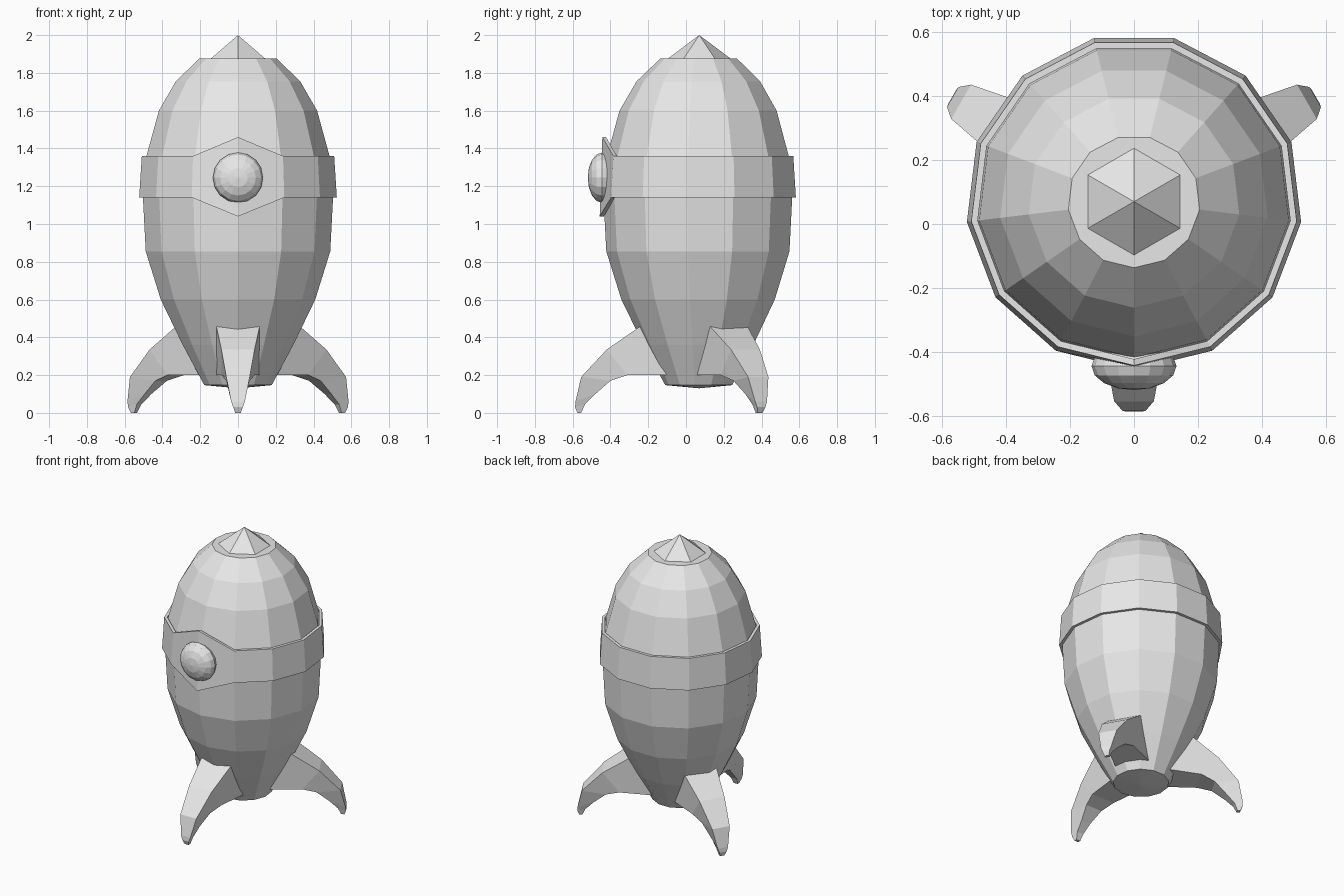
import bpy, bmesh, math
from mathutils import Matrix, Vector

cube = bpy.data.objects.get("Cube")
if cube:
    bpy.data.objects.remove(cube, do_unlink=True)

SIDES = 13
AXIS_Y = 0.07

grey = bpy.data.materials.new("plain_grey")
grey.use_nodes = True
grey.diffuse_color = (0.8, 0.8, 0.8, 1)
grey.node_tree.nodes["Principled BSDF"].inputs["Base Color"].default_value = (0.8, 0.8, 0.8, 1)


def finish(name, bm):
    """Turn a bmesh into a flat-shaded object standing on the rocket axis."""
    bmesh.ops.recalc_face_normals(bm, faces=bm.faces)
    mesh = bpy.data.meshes.new(name)
    bm.to_mesh(mesh)
    bm.free()
    mesh.materials.append(grey)
    obj = bpy.data.objects.new(name, mesh)
    obj.location.y = AXIS_Y
    bpy.context.collection.objects.link(obj)
    return obj


def ring(bm, radius, height, front_height=None):
    """A ring of vertices; the first one points to the front."""
    verts = []
    for i in range(SIDES):
        a = math.tau * i / SIDES
        z = front_height if i == 0 and front_height is not None else height
        verts.append(bm.verts.new((radius * math.sin(a), -radius * math.cos(a), z)))
    return verts


def bridge(bm, a, b):
    n = len(a)
    for i in range(n):
        j = (i + 1) % n
        bm.faces.new((a[i], a[j], b[j], b[i]))


# Hull: faceted egg with a flat top and a shallow pointed bottom
profile = [(0.18, 0.147), (0.295, 0.36), (0.412, 0.6), (0.492, 0.855), (0.507, 1.14),
           (0.488, 1.36), (0.422, 1.6), (0.332, 1.755), (0.207, 1.875)]
bm = bmesh.new()
rings = [ring(bm, r, z) for r, z in profile]
for low, high in zip(rings, rings[1:]):
    bridge(bm, low, high)
bm.faces.new(rings[-1])
base = bm.verts.new((0, 0, 0.13))
for i in range(SIDES):
    bm.faces.new((rings[0][i], rings[0][(i + 1) % SIDES], base))
finish("hull", bm)

# Band: raised belt that widens to a point at the front
bm = bmesh.new()
loops = [ring(bm, 0.527, 1.14, 1.04), ring(bm, 0.513, 1.36, 1.46),
         ring(bm, 0.493, 1.36, 1.46), ring(bm, 0.505, 1.14, 1.04)]
for i in range(4):
    bridge(bm, loops[i], loops[(i + 1) % 4])
finish("band", bm)

# Nose tip: six-sided pyramid
bm = bmesh.new()
bmesh.ops.create_cone(bm, cap_ends=True, segments=6, radius1=0.167, radius2=0, depth=0.125,
                      matrix=Matrix.Translation((0, 0, 1.9375)))
if max(v.co.x for v in bm.verts) > 0.15:
    bmesh.ops.rotate(bm, verts=bm.verts, matrix=Matrix.Rotation(math.pi / 6, 3, "Z"))
finish("nose_tip", bm)

# Porthole: flattened ball on the front of the band
bm = bmesh.new()
bmesh.ops.create_uvsphere(bm, u_segments=16, v_segments=8, radius=1)
bmesh.ops.scale(bm, vec=(0.133, 0.133, 0.075), verts=bm.verts)
bmesh.ops.rotate(bm, verts=bm.verts, matrix=Matrix.Rotation(math.pi / 2, 3, "X"))
bmesh.ops.translate(bm, vec=(0, -0.515, 1.245), verts=bm.verts)
finish("porthole", bm)

# Fins: curved legs, each section is upper point, lower point, half width
sections = [((0.31, 0.46), (0.15, 0.2), 0.115),
            ((0.49, 0.335), (0.38, 0.2), 0.088),
            ((0.625, 0.19), (0.47, 0.17), 0.062),
            ((0.655, 0.06), (0.55, 0.1), 0.036),
            ((0.657, 0.03), (0.605, 0.045), 0.025),
            ((0.645, 0), (0.625, 0), 0.015)]
for k, name in enumerate(("front_fin", "back_left_fin", "back_right_fin")):
    bm = bmesh.new()
    quads = []
    for (ur, uz), (lr, lz), w in sections:
        corners = [(-w, -ur, uz), (w, -ur, uz), (w, -lr, lz), (-w, -lr, lz)]
        quads.append([bm.verts.new(Vector(c)) for c in corners])
    for a, b in zip(quads, quads[1:]):
        bridge(bm, a, b)
    bm.faces.new(quads[0])
    bm.faces.new(quads[-1])
    fin = finish(name, bm)
    fin.rotation_euler.z = math.tau * k / 3
